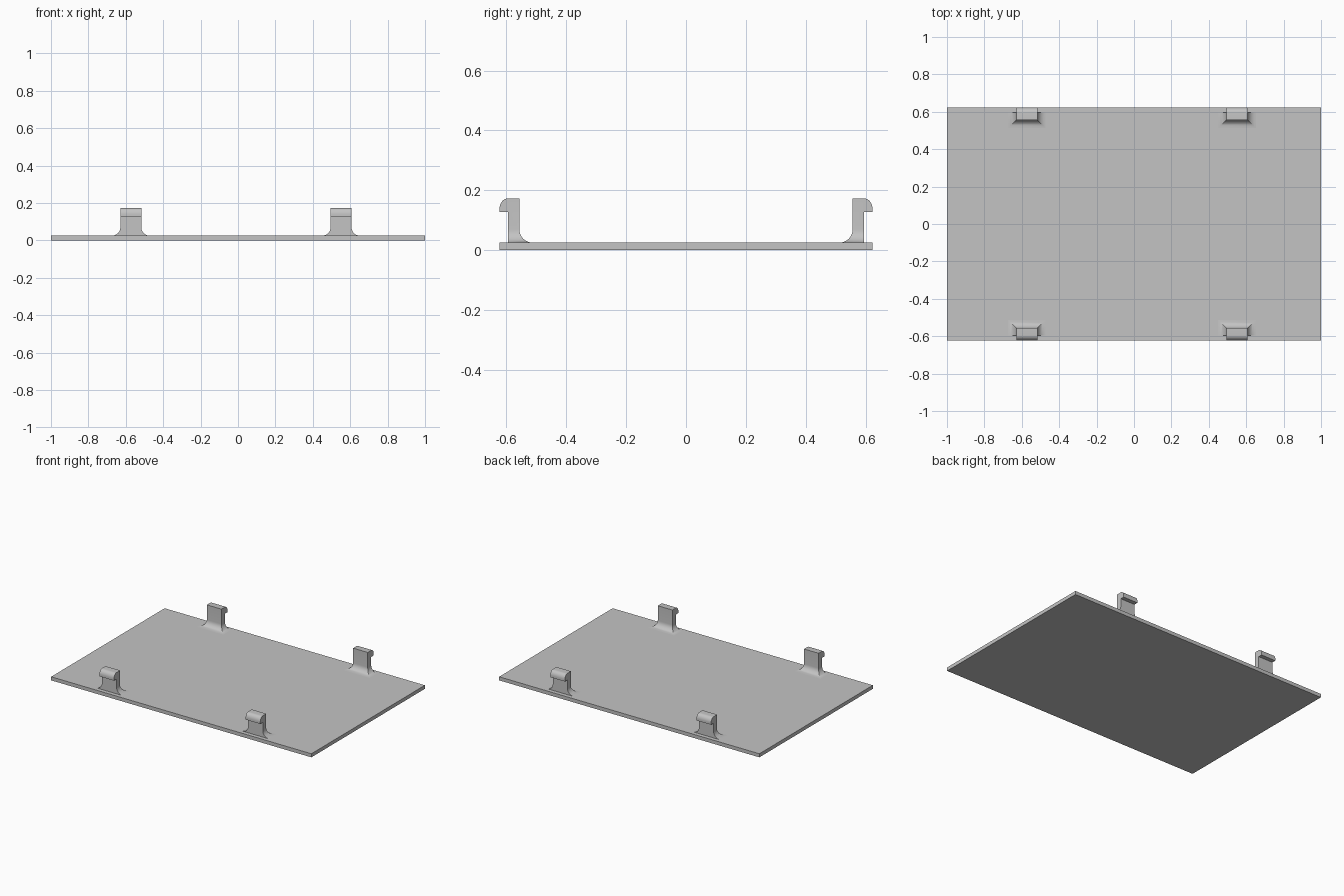
import bpy, bmesh, math

cube = bpy.data.objects.get("Cube")
if cube:
    bpy.data.objects.remove(cube, do_unlink=True)

grey = bpy.data.materials.new("plain grey")
grey.use_nodes = True
colour = (0.55, 0.55, 0.55, 1)
grey.diffuse_color = colour
grey.node_tree.nodes["Principled BSDF"].inputs["Base Color"].default_value = colour

HALF_Y, THICK = 0.623, 0.025      # plate
HALF_W, FILLET = 0.056, 0.045     # clip half width and foot radius
INNER, OUTER = 0.557, 0.595       # clip stem faces
HOOK_Z, TOP = 0.127, 0.173        # hook underside and top


def finish(name, bm):
    bmesh.ops.remove_doubles(bm, verts=bm.verts, dist=1e-5)
    bmesh.ops.recalc_face_normals(bm, faces=bm.faces)
    mesh = bpy.data.meshes.new(name)
    bm.to_mesh(mesh)
    bm.free()
    obj = bpy.data.objects.new(name, mesh)
    bpy.context.collection.objects.link(obj)
    mesh.materials.append(grey)
    bpy.ops.object.select_all(action="DESELECT")
    obj.select_set(True)
    bpy.context.view_layer.objects.active = obj
    bpy.ops.object.shade_smooth_by_angle(angle=math.radians(30))
    return obj


def clip(name, cx, side):
    bm = bmesh.new()

    def vert(x, y, z):
        return bm.verts.new((cx + x, side * y, z))

    # Flared foot with mitred inner corners, flush on the outer face
    rings = []
    for i in range(9):
        a = math.pi / 2 * i / 8
        grow = FILLET * (1 - math.sin(a))
        z = THICK + FILLET * (1 - math.cos(a))
        w, y = HALF_W + grow, INNER - grow
        rings.append([vert(-w, OUTER, z), vert(-w, y, z),
                      vert(w, y, z), vert(w, OUTER, z)])
    for low, high in zip(rings, rings[1:]):
        for k in range(4):
            n = (k + 1) % 4
            bm.faces.new((low[k], low[n], high[n], high[k]))

    # Stem and rounded outward hook, extruded across the width
    base = THICK + FILLET
    reach, rise = HALF_Y - OUTER, 0.034
    profile = [(INNER, base), (OUTER, base), (OUTER, HOOK_Z), (HALF_Y, HOOK_Z)]
    for i in range(9):
        a = math.pi / 2 * i / 8
        profile.append((OUTER + reach * math.cos(a), TOP - rise + rise * math.sin(a)))
    profile.append((INNER, TOP))
    left = [vert(-HALF_W, y, z) for y, z in profile]
    right = [vert(HALF_W, y, z) for y, z in profile]
    bm.faces.new(left)
    bm.faces.new(right[::-1])
    for k in range(1, len(profile)):
        n = (k + 1) % len(profile)
        bm.faces.new((left[k], right[k], right[n], left[n]))
    return finish(name, bm)


# Flat base plate
bm = bmesh.new()
bmesh.ops.create_cube(bm, size=1)
for v in bm.verts:
    v.co = (v.co.x * 2, v.co.y * 2 * HALF_Y, (v.co.z + 0.5) * THICK)
finish("base_plate", bm)

# Four snap clips along the long edges
for x_name, cx in (("right", -0.573), ("left", 0.551)):
    for y_name, side in (("front", -1), ("back", 1)):
        clip(f"{y_name}_{x_name}_clip", cx, side)
